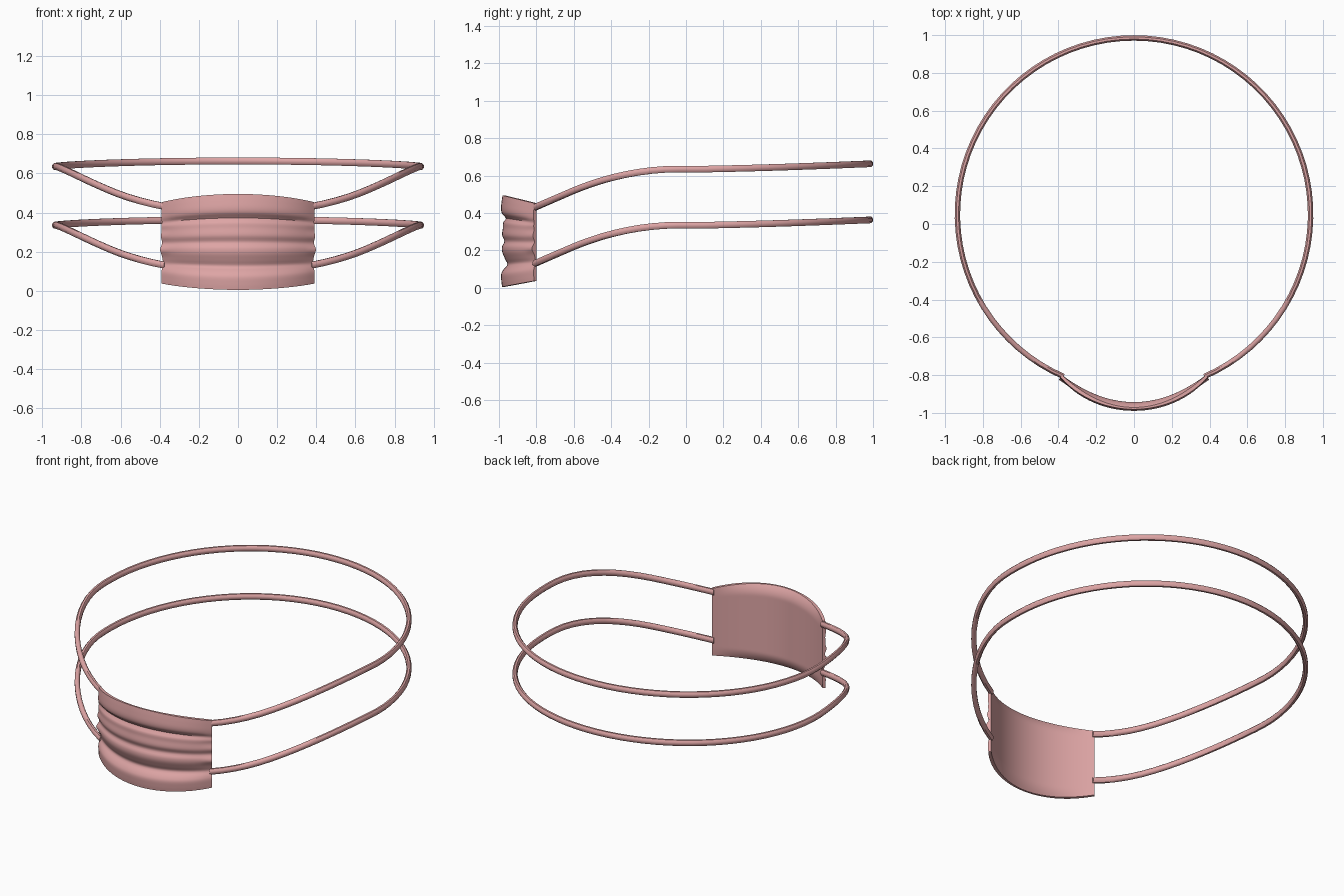
import bpy, bmesh, math

if "Cube" in bpy.data.objects:
    bpy.data.objects.remove(bpy.data.objects["Cube"])

pink = bpy.data.materials.new("dusty pink")
pink.diffuse_color = (0.73, 0.375, 0.375, 1)
pink.use_nodes = True
pink.node_tree.nodes["Principled BSDF"].inputs["Base Color"].default_value = pink.diffuse_color


def interp(table, t):
    """Catmull-Rom style interpolation through (key, value) pairs."""
    n = len(table)
    t = min(max(t, table[0][0]), table[-1][0])
    i = next(k for k in range(n - 1) if t <= table[k + 1][0])
    (t0, a), (t1, b) = table[i], table[i + 1]

    def slope(k):
        p, q = table[max(k - 1, 0)], table[min(k + 1, n - 1)]
        return (q[1] - p[1]) / (q[0] - p[0])
    h = t1 - t0
    s = (t - t0) / h
    return ((2*s**3 - 3*s*s + 1) * a + (s**3 - 2*s*s + s) * h * slope(i)
            + (3*s*s - 2*s**3) * b + (s**3 - s*s) * h * slope(i + 1))


def finish(name, bm, angle):
    bmesh.ops.recalc_face_normals(bm, faces=bm.faces)
    me = bpy.data.meshes.new(name)
    bm.to_mesh(me)
    bm.free()
    me.materials.append(pink)
    ob = bpy.data.objects.new(name, me)
    bpy.context.collection.objects.link(ob)
    bpy.ops.object.select_all(action='DESELECT')
    ob.select_set(True)
    bpy.context.view_layer.objects.active = ob
    bpy.ops.object.shade_smooth_by_angle(angle=math.radians(angle))


# Pleated panel: smooth curved back sheet, front sheet pushed out by pleats
PLEATS = [(0.0, 0.040), (0.03, 0.044), (0.07, 0.045), (0.095, 0.032), (0.12, 0.012),
          (0.15, 0.024), (0.19, 0.040), (0.22, 0.040), (0.245, 0.028), (0.28, 0.040),
          (0.32, 0.036), (0.35, 0.034), (0.37, 0.020), (0.395, 0.040), (0.42, 0.046),
          (0.46, 0.043), (0.495, 0.038)]
HALF, NX, NZ = 0.38, 28, 56


def panel_point(i, j, front):
    u = 2 * i / NX - 1
    w = j / NZ
    x = HALF * u
    y = -0.943 + 0.143 * u * u
    low, high = 0.005 + 0.032 * u * u, 0.495 - 0.042 * u * u
    z = low + (high - low) * w
    # back sheet closes in on the front along the top and bottom hems
    rim = max(0.0, abs(2 * w - 1) - 0.72) / 0.28
    push = 0.028 * rim ** 2 * (1 - u * u)
    if front:
        push = interp(PLEATS, 0.495 * w) * (1 - 0.6 * u ** 4)
        # loose fold ends stick out at the sides
        for c, a in ((0.21, 0.014), (0.28, 0.007), (0.345, 0.007)):
            push += a * abs(u) ** 12 * math.exp(-((z - c) / 0.022) ** 2)
    slope = 2 * 0.143 * u / HALF
    d = math.hypot(slope, 1)
    return (x + push * slope / d, y - push / d, z)


bm = bmesh.new()
sheets = []
for front in (True, False):
    g = [[bm.verts.new(panel_point(i, j, front)) for j in range(NZ + 1)] for i in range(NX + 1)]
    for i in range(NX):
        for j in range(NZ):
            bm.faces.new((g[i][j], g[i+1][j], g[i+1][j+1], g[i][j+1]))
    sheets.append(g)
f, b = sheets
for i in range(NX):
    for j in (0, NZ):
        bm.faces.new((f[i][j], f[i+1][j], b[i+1][j], b[i][j]))
for j in range(NZ):
    for i in (0, NX):
        bm.faces.new((f[i][j], f[i][j+1], b[i][j+1], b[i][j]))
finish("pleated_panel", bm, 50)

# Straps: oval cord following a circle around the head, dipping to the panel
RISE = [(-0.82, 0.425), (-0.7, 0.477), (-0.55, 0.54), (-0.4, 0.588), (-0.25, 0.619),
        (-0.1, 0.634), (0.1, 0.635), (0.4, 0.642), (0.7, 0.652), (1.0, 0.664)]
R, CY, SEG, SIDES = 0.935, 0.05, 72, 8


def strap(name, drop):
    bm = bmesh.new()
    rings = []
    start = math.radians(23.5)
    for k in range(SEG + 1):
        a = start + (2 * math.pi - 2 * start) * k / SEG
        cy = CY - R * math.cos(a)
        cz = interp(RISE, cy) - drop
        ring = []
        for s in range(SIDES):
            t = 2 * math.pi * (s + 0.5) / SIDES
            r = R + 0.0155 * math.cos(t)
            ring.append(bm.verts.new((r * math.sin(a), CY - r * math.cos(a),
                                      cz + 0.019 * math.sin(t))))
        rings.append(ring)
    for p, q in zip(rings, rings[1:]):
        for s in range(SIDES):
            n = (s + 1) % SIDES
            bm.faces.new((p[s], p[n], q[n], q[s]))
    bm.faces.new(rings[0])
    bm.faces.new(rings[-1])
    finish(name, bm, 50)


strap("upper_strap", 0.0)
strap("lower_strap", 0.30)
